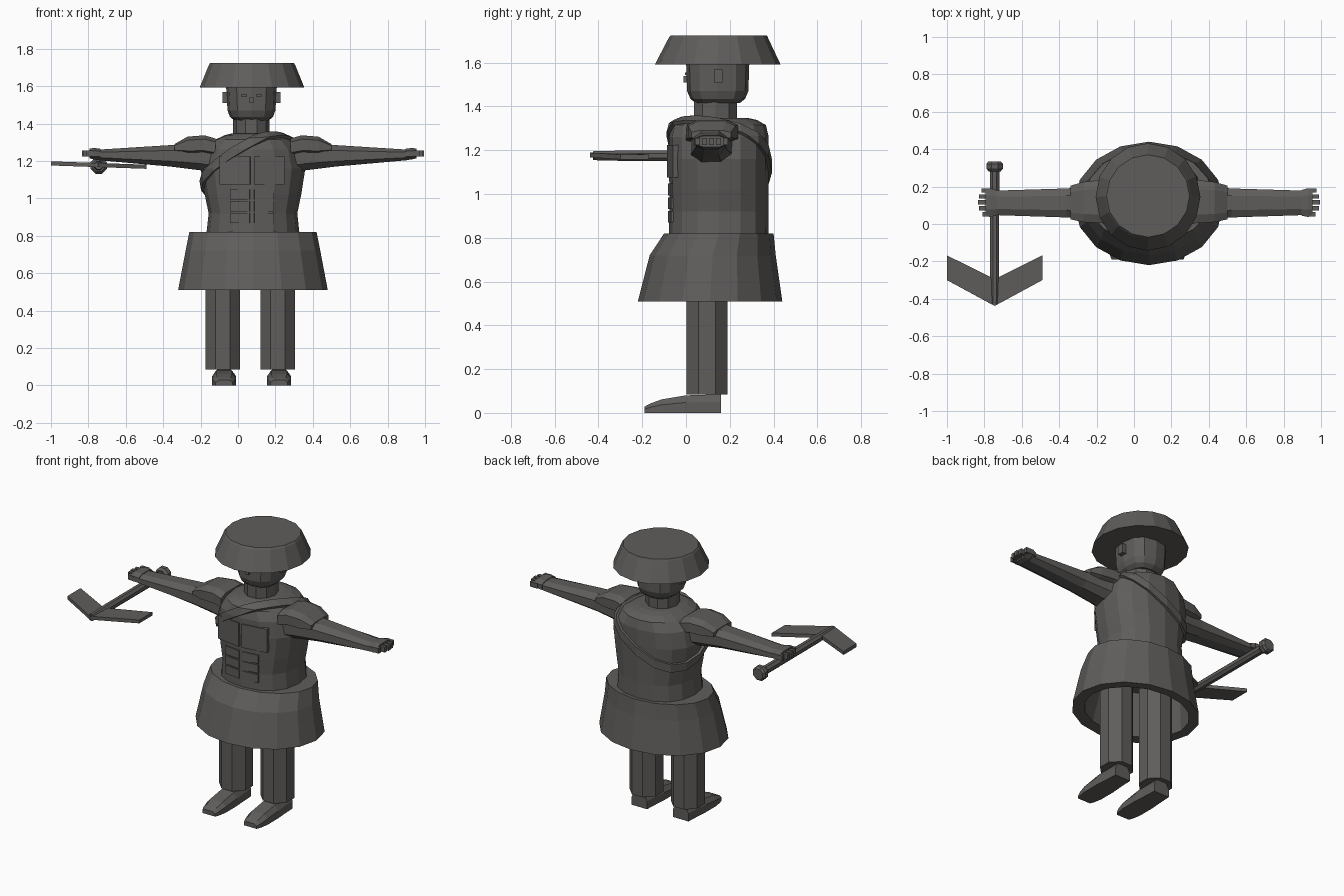
import bpy, bmesh, math
from mathutils import Vector, Matrix

if "Cube" in bpy.data.objects:
    bpy.data.objects.remove(bpy.data.objects["Cube"])

CX, CY = 0.08, 0.15          # body axis

mat = bpy.data.materials.new("dark grey")
mat.diffuse_color = (0.115, 0.11, 0.105, 1)
mat.use_nodes = True
mat.node_tree.nodes["Principled BSDF"].inputs["Base Color"].default_value = mat.diffuse_color


def finish(name, bm):
    bmesh.ops.recalc_face_normals(bm, faces=bm.faces)
    me = bpy.data.meshes.new(name)
    bm.to_mesh(me)
    bm.free()
    me.materials.append(mat)
    ob = bpy.data.objects.new(name, me)
    bpy.context.collection.objects.link(ob)
    return ob


def loft(name, rings):
    """Skin a list of point rings and cap both ends."""
    bm = bmesh.new()
    rows = [[bm.verts.new(p) for p in r] for r in rings]
    n = len(rows[0])
    for a, b in zip(rows, rows[1:]):
        for i in range(n):
            j = (i + 1) % n
            bm.faces.new((a[i], a[j], b[j], b[i]))
    bm.faces.new(rows[0])
    bm.faces.new(rows[-1])
    return finish(name, bm)


def oval(z, cx, cy, hx, hy, n=16, power=2.0, half=False):
    """Horizontal (super)elliptical ring."""
    pts = []
    k = 1 / math.cos(math.pi / n) if half else 1
    for i in range(n):
        a = 2 * math.pi * (i + (0.5 if half else 0)) / n
        c, s = math.cos(a), math.sin(a)
        pts.append((cx + hx * k * math.copysign(abs(c) ** (2 / power), c),
                    cy + hy * k * math.copysign(abs(s) ** (2 / power), s), z))
    return pts


def box(name, loc, size, rot_z=0.0):
    bm = bmesh.new()
    bmesh.ops.create_cube(bm, size=1)
    m = Matrix.Translation(loc) @ Matrix.Rotation(rot_z, 4, 'Z') @ Matrix.Diagonal((*size, 1))
    bmesh.ops.transform(bm, matrix=m, verts=bm.verts)
    return finish(name, bm)


def prism(name, outline, z0, z1):
    return loft(name, [[(x, y, z0) for x, y in outline], [(x, y, z1) for x, y in outline]])


# Hat, head and neck
loft("hat", [oval(1.592, CX - .005, .145, .28, .287), oval(1.715, CX - .005, .148, .23, .226),
             oval(1.725, CX - .005, .150, .222, .220)])
loft("head", [oval(z, CX - .008, .145, hx, hy, 12, 2.6) for z, hx, hy in
              [(1.415, .09, .10), (1.435, .115, .125), (1.47, .128, .14), (1.62, .137, .145)]])
loft("neck", [oval(z, CX - .01, .135, .098, .103, 10) for z in (1.31, 1.425)])
for s in (1, -1):
    box("ear", (CX - .008 + s * .14, .147, 1.54), (.03, .04, .06))
    box("eye", (CX - .008 + s * .04, .0, 1.55), (.03, .008, .012))
box("nose", (CX - .008, -.002, 1.525), (.02, .02, .03))

# Torso
torso = loft("torso", [oval(z, CX, CY, hx, hy, 16, 2.3) for z, hx, hy in
                       [(.80, .25, .228), (.92, .237, .226), (1.02, .258, .226), (1.16, .28, .228),
                        (1.26, .255, .228), (1.315, .20, .215), (1.338, .15, .175), (1.348, .11, .13)]])

# Chest and belly muscles as shallow blocks
for s in (1, -1):
    box("chest_plate", (CX - .005 + s * .09, -.058, 1.15), (.165, .03, .15), s * .16)
    for i in range(3):
        box("belly_muscle", (CX - .005 + s * .063, -.062, 1.02 - i * .062), (.105, .026, .054), s * .12)

# Shoulder sash: a tilted slice of the torso surface, thickened
bm = bmesh.new()
bm.from_mesh(torso.data)
tilt = Vector((-.55, .4, 1)).normalized()
for off, up in ((.028, True), (-.028, False)):
    bmesh.ops.bisect_plane(bm, geom=bm.verts[:] + bm.edges[:] + bm.faces[:],
                           plane_co=(0, 0, 1.233 + off), plane_no=tilt,
                           clear_outer=up, clear_inner=not up)
sash = finish("sash", bm)
mod = sash.modifiers.new("thickness", 'SOLIDIFY')
mod.thickness, mod.offset = .016, 1

# Flared hollow skirt
loft("skirt", [oval(.76, CX, CY, .30, .215), oval(.51, CX, .12, .335, .265),
               oval(.51, CX, .11, .40, .33), oval(.72, CX, .122, .36, .288),
               oval(.82, CX, CY, .34, .25)])

# Legs and shoes
shoe_profile = [(-.19, .045, .028), (-.165, .055, .042), (-.11, .065, .062),
                (0, .065, .08), (.06, .06, .082), (.16, .055, .085)]
for s in (1, -1):
    lx = .066 + s * .147
    loft("leg", [oval(z, lx, .096, .0925, .094, 8, half=True) for z in (.085, .79)])
    fx = .0725 + s * .147
    loft("shoe", [[(fx - w, y, 0), (fx + w, y, 0), (fx + w, y, h * .6),
                   (fx + w * .65, y, h), (fx - w * .65, y, h), (fx - w, y, h * .6)]
                  for y, w, h in shoe_profile])


def limb_ring(s, x, y0, y1, z0, z1, c=.25):
    """Bevelled rectangular section across an arm, mirrored about the body axis."""
    dy, dz = (y1 - y0) * c, (z1 - z0) * c
    x = CX + s * (x - CX)
    return [(x, y0 + dy, z0), (x, y1 - dy, z0), (x, y1, z0 + dz), (x, y1, z1 - dz),
            (x, y1 - dy, z1), (x, y0 + dy, z1), (x, y0, z1 - dz), (x, y0, z0 + dz)]


# Arms, shoulder pads and hands
for s in (1, -1):
    loft("arm", [limb_ring(s, *r) for r in
                 [(.27, .02, .22, 1.13, 1.30), (.36, .025, .205, 1.15, 1.295),
                  (.52, .035, .19, 1.17, 1.285), (.915, .048, .178, 1.205, 1.26)]])
    loft("shoulder_pad", [limb_ring(s, *r, .2) for r in
                          [(.28, .0, .24, 1.225, 1.32), (.34, .005, .235, 1.235, 1.337),
                           (.43, .01, .225, 1.235, 1.33), (.50, .025, .205, 1.25, 1.29)]])
    loft("palm", [limb_ring(s, *r) for r in
                  [(.895, .045, .182, 1.21, 1.265), (.93, .038, .19, 1.208, 1.27),
                   (.955, .042, .188, 1.215, 1.265)]])
    for i, length in enumerate((.05, .07, .075, .07, .055)):
        hx = .92 + length / 2
        box("finger", (CX + s * (hx - CX), .052 + i * .032, 1.24), (length, .022, .032))

# Pickaxe: handle, pommel and two swept blades
PX = -.745


def disc(y, r, n=8):
    return [(PX + r * math.cos(2 * math.pi * (i + .5) / n), y,
             1.175 + r * math.sin(2 * math.pi * (i + .5) / n)) for i in range(n)]


loft("pick_handle", [disc(-.425, .022), disc(-.27, .026), disc(.30, .027)])
loft("pick_pommel", [disc(.28, .034), disc(.295, .047), disc(.322, .047), disc(.335, .036)])
for s in (1, -1):
    blade = prism("pick_blade", [(0, -.438), (s * .255, -.30), (s * .255, -.168), (0, -.295)], -.011, .011)
    blade.location = (PX, 0, 1.178)
    blade.rotation_euler = (0, .035, 0)
